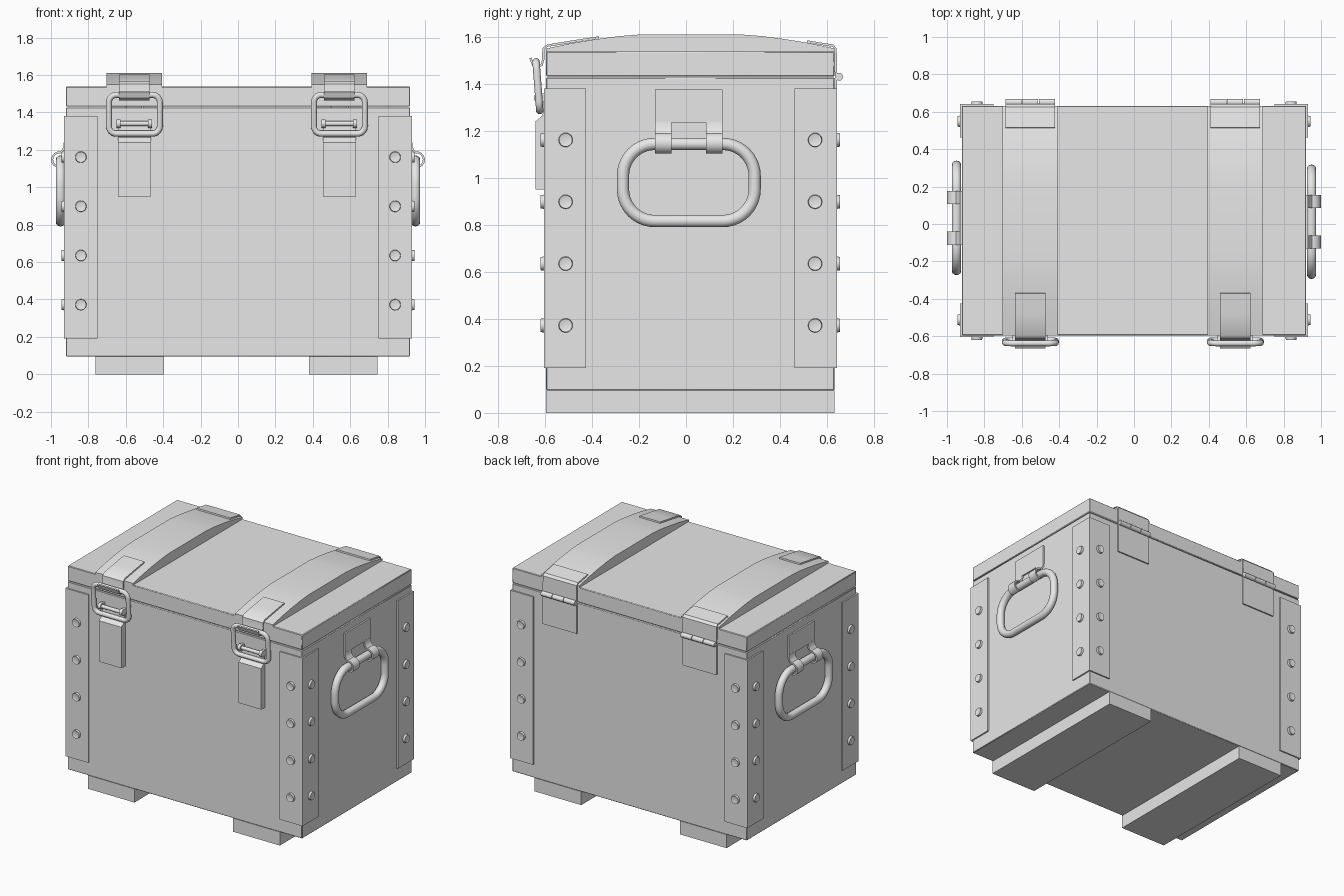
import bpy, bmesh
from math import sin, cos, pi
from mathutils import Vector, Matrix

cube = bpy.data.objects.get("Cube")
if cube:
    bpy.data.objects.remove(cube, do_unlink=True)

grey = bpy.data.materials.new("plain_grey")
grey.use_nodes = True
COLOUR = (0.8, 0.8, 0.8, 1)
grey.diffuse_color = COLOUR
next(n for n in grey.node_tree.nodes if n.type == 'BSDF_PRINCIPLED').inputs["Base Color"].default_value = COLOUR

FRONT, BACK, HALF = -0.595, 0.632, 0.92
parts = []


def finish(name, bm):
    """Turn a bmesh into a named, shaded object."""
    bmesh.ops.recalc_face_normals(bm, faces=bm.faces)
    mesh = bpy.data.meshes.new(name)
    bm.to_mesh(mesh)
    bm.free()
    mesh.materials.append(grey)
    obj = bpy.data.objects.new(name, mesh)
    bpy.context.collection.objects.link(obj)
    parts.append(obj)
    return obj


def extrude(name, outline, axis, lo, hi):
    """Extrude a 2D outline along an axis."""
    def place(a, b, c):
        return {'x': (c, a, b), 'y': (a, c, b), 'z': (a, b, c)}[axis]
    bm = bmesh.new()
    ends = [[bm.verts.new(place(a, b, c)) for a, b in outline] for c in (lo, hi)]
    n = len(outline)
    for ring in ends:
        bm.faces.new(ring)
    for i in range(n):
        j = (i + 1) % n
        bm.faces.new((ends[0][i], ends[0][j], ends[1][j], ends[1][i]))
    return finish(name, bm)


def box(name, x, y, z):
    return extrude(name, [(x[0], y[0]), (x[1], y[0]), (x[1], y[1]), (x[0], y[1])], 'z', *z)


def ribbon(name, path, thick, axis, lo, hi):
    """Bent sheet metal: a 2D path given thickness, then extruded."""
    pts = [Vector(p) for p in path]
    side_a, side_b = [], []
    for i, p in enumerate(pts):
        t = (pts[min(i + 1, len(pts) - 1)] - pts[max(i - 1, 0)]).normalized()
        off = Vector((-t.y, t.x)) * thick / 2
        side_a.append(p + off)
        side_b.append(p - off)
    return extrude(name, side_a + side_b[::-1], axis, lo, hi)


def loop_tube(name, centre, u, v, half_w, half_h, corner, radius, sides=14):
    """Rounded rectangular ring of round bar."""
    u, v = Vector(u).normalized(), Vector(v).normalized()
    w = u.cross(v)
    steps = 10
    bm = bmesh.new()
    rings = []
    for q, (sx, sy) in enumerate(((1, 1), (-1, 1), (-1, -1), (1, -1))):
        for k in range(steps + 1):
            a = (q + k / steps) * pi / 2
            out = u * cos(a) + v * sin(a)
            p = (Vector(centre) + u * sx * (half_w - corner)
                 + v * sy * (half_h - corner) + out * corner)
            rings.append([bm.verts.new(p + radius * (out * cos(b) + w * sin(b)))
                          for b in (2 * pi * s / sides for s in range(sides))])
    for i, ring in enumerate(rings):
        nxt = rings[(i + 1) % len(rings)]
        for s in range(sides):
            e = (s + 1) % sides
            bm.faces.new((ring[s], ring[e], nxt[e], nxt[s]))
    return finish(name, bm)


def rod(name, centre, length, radius):
    """Round bar along x."""
    bm = bmesh.new()
    bmesh.ops.create_cone(bm, cap_ends=True, segments=16, radius1=radius, radius2=radius,
                          depth=length, matrix=Matrix.Translation(centre) @ Matrix.Rotation(pi / 2, 4, 'Y'))
    return finish(name, bm)


def bolt(name, pos, direction):
    """Round bolt head with a shallow recess."""
    bm = bmesh.new()
    bmesh.ops.create_cone(bm, cap_ends=True, segments=20, radius1=0.031, radius2=0.028,
                          depth=0.02, matrix=Matrix.Translation((0, 0, 0.004)))
    bm.faces.ensure_lookup_table()
    top = max(bm.faces, key=lambda f: f.calc_center_median().z)
    bmesh.ops.inset_region(bm, faces=[top], thickness=0.009, depth=-0.003)
    rot = Vector((0, 0, 1)).rotation_difference(Vector(direction)).to_matrix().to_4x4()
    bmesh.ops.transform(bm, matrix=Matrix.Translation(pos) @ rot, verts=bm.verts)
    return finish(name, bm)


# Crate body and lid, with slightly softened edges
for name, z in (("crate_body", (0.095, 1.427)), ("lid", (1.431, 1.538))):
    obj = box(name, (-HALF, HALF), (FRONT, BACK), z)
    mod = obj.modifiers.new("soft_edge", 'BEVEL')
    mod.width, mod.segments = 0.004, 1

# Feet
for x in (-0.578, 0.562):
    box("foot_runner", (x - 0.183, x + 0.183), (FRONT, BACK), (0, 0.096))

# Corner brackets with bolts
T, ARM_X, ARM_Y = 0.01, 0.75, 0.18
for sx in (-1, 1):
    for sy, wall in ((-1, FRONT), (1, BACK)):
        outer, skin = wall + sy * T, sx * (HALF + T)
        extrude("corner_bracket",
                [(skin, outer), (sx * ARM_X, outer), (sx * ARM_X, wall), (sx * HALF, wall),
                 (sx * HALF, wall - sy * (ARM_Y - T)), (skin, wall - sy * (ARM_Y - T))],
                'z', 0.19, 1.38)
        for k in range(4):
            z = 0.372 + k * 0.263
            bolt("bracket_bolt", (sx * 0.84, outer, z), (0, sy, 0))
            bolt("bracket_bolt", (skin, wall - sy * 0.083, z), (sx, 0, 0))

# Lid straps, latches and hinges
for x in (-0.554, 0.542):
    extrude("lid_strap",
            [(FRONT, 1.53), (FRONT, 1.55), (-0.49, 1.572), (-0.38, 1.59), (-0.28, 1.603),
             (-0.19, 1.61), (0.23, 1.61), (0.32, 1.603), (0.42, 1.59), (0.53, 1.572),
             (BACK, 1.55), (BACK, 1.53)], 'x', x - 0.148, x + 0.148)

    # Hook plate bending over the lid edge
    ribbon("latch_hook",
           [(-0.37, 1.597), (-0.48, 1.58), (-0.59, 1.562), (-0.606, 1.55), (-0.608, 1.50),
            (-0.614, 1.48), (-0.632, 1.47), (-0.65, 1.48), (-0.662, 1.51)],
           0.01, 'x', x - 0.081, x + 0.081)
    loop_tube("latch_ring", (x, -0.63, 1.39), (1, 0, 0), (0, -0.016, 0.21),
              0.136, 0.104, 0.04, 0.016)
    # Lower latch lever and its pivot bar
    extrude("latch_lever",
            [(FRONT, 0.95), (-0.64, 0.95), (-0.64, 1.24), (-0.61, 1.265), (-0.605, 1.33),
             (FRONT, 1.33)], 'x', x - 0.088, x + 0.088)
    rod("latch_bar", (x, -0.625, 1.34), 0.19, 0.013)
    for s in (-1, 1):
        rod("latch_bar_collar", (x + s * 0.084, -0.625, 1.34), 0.022, 0.022)
        box("latch_bar_lug", (x + s * 0.084 - 0.011, x + s * 0.084 + 0.011),
            (-0.625, FRONT), (1.322, 1.358))

    # Hinge leaves and knuckles
    h = x - 0.001
    ribbon("hinge_upper_leaf",
           [(0.515, 1.58), (0.625, 1.562), (0.636, 1.55), (0.638, 1.435)],
           0.01, 'x', h - 0.133, h + 0.133)
    box("hinge_lower_leaf", (h - 0.133, h + 0.133), (BACK - 0.002, 0.642), (1.21, 1.425))
    for k in (-1, 0, 1):
        rod("hinge_knuckle", (h + k * 0.089, 0.651, 1.43), 0.085, 0.017)

# Side carrying handles with mounting plates
for s, y in ((1, 0.012), (-1, 0.033)):
    loop_tube("carry_handle", (s * 0.949, y, 0.98), (0, 1, 0), (0, 0, 1),
              0.28, 0.164, 0.135, 0.026)
    box("handle_plate", (s * 0.915, s * 0.931), (y - 0.144, y + 0.144), (1.235, 1.375))
    curl = [(0.926, 1.24), (0.928, 1.215), (0.937, 1.198)]
    curl += [(0.955 + 0.039 * cos(a), 1.147 + 0.039 * sin(a))
             for a in (pi * (0.55 - k * 0.13) for k in range(9))]
    for e in (-1, 1):
        mid = y + e * 0.109
        ribbon("handle_clip", [(s * a, b) for a, b in curl], 0.011, 'y', mid - 0.035, mid + 0.035)

# Smooth round parts while keeping sharp edges
bpy.ops.object.select_all(action='DESELECT')
for obj in parts:
    obj.select_set(True)
bpy.context.view_layer.objects.active = parts[0]
bpy.ops.object.shade_smooth_by_angle(angle=pi / 6)
